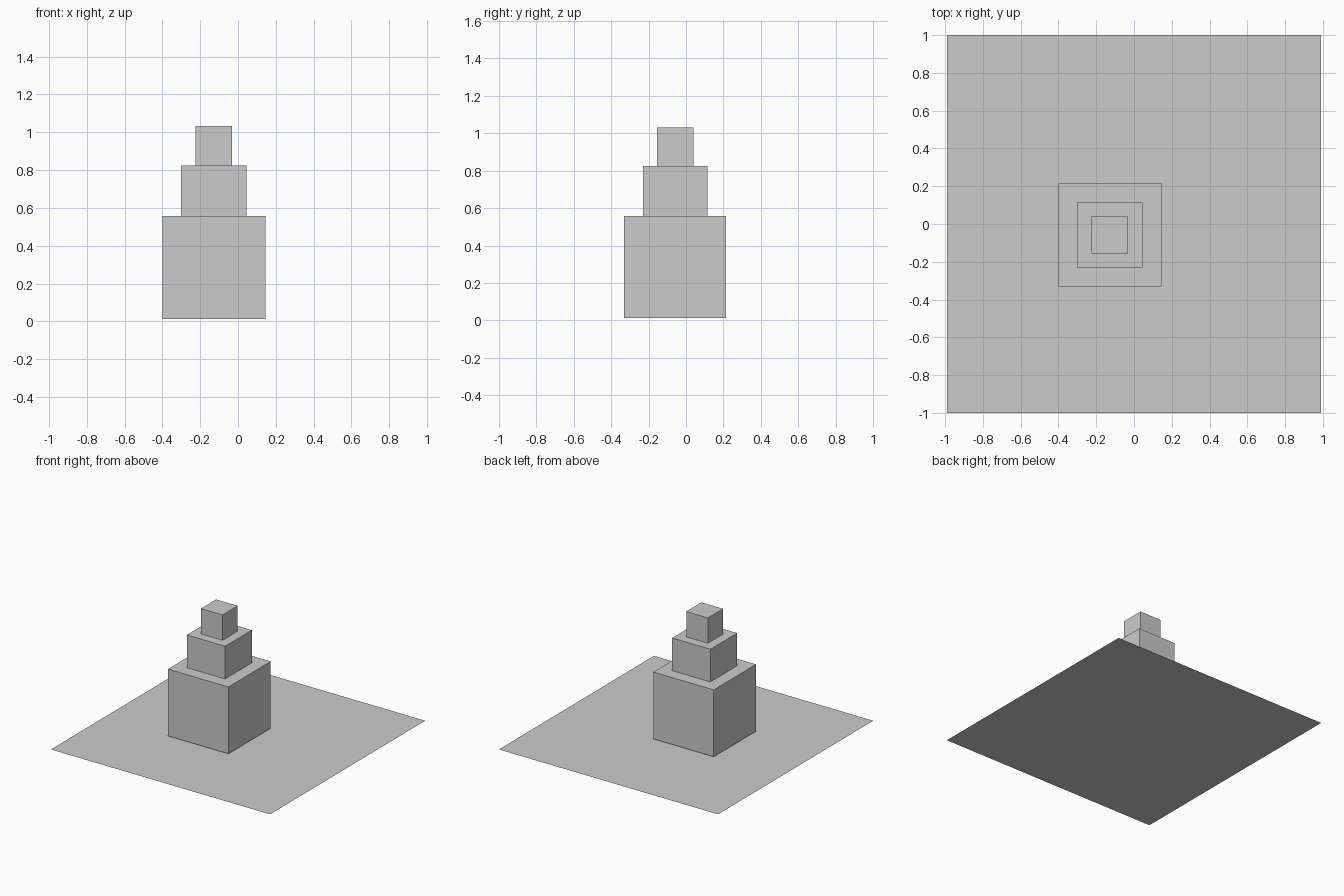
import bpy

if "Cube" in bpy.data.objects:
    bpy.data.objects.remove(bpy.data.objects["Cube"])

CX, CY = -0.128, -0.058  # shared axis of the stacked blocks


def block(name, width, z0, z1):
    bpy.ops.mesh.primitive_cube_add(size=1, location=(CX, CY, (z0 + z1) / 2))
    obj = bpy.context.object
    obj.name = name
    obj.scale = (width, width, z1 - z0)
    return obj


# Thin ground sheet, slightly narrower in x
bpy.ops.mesh.primitive_plane_add(size=2, location=(0, 0, 0))
sheet = bpy.context.object
sheet.name = "base_sheet"
sheet.scale = (0.99, 1, 1)

# Three stacked blocks
block("lower_block", 0.545, 0.012, 0.558)
block("middle_block", 0.345, 0.558, 0.825)
block("top_block", 0.195, 0.825, 1.032)
